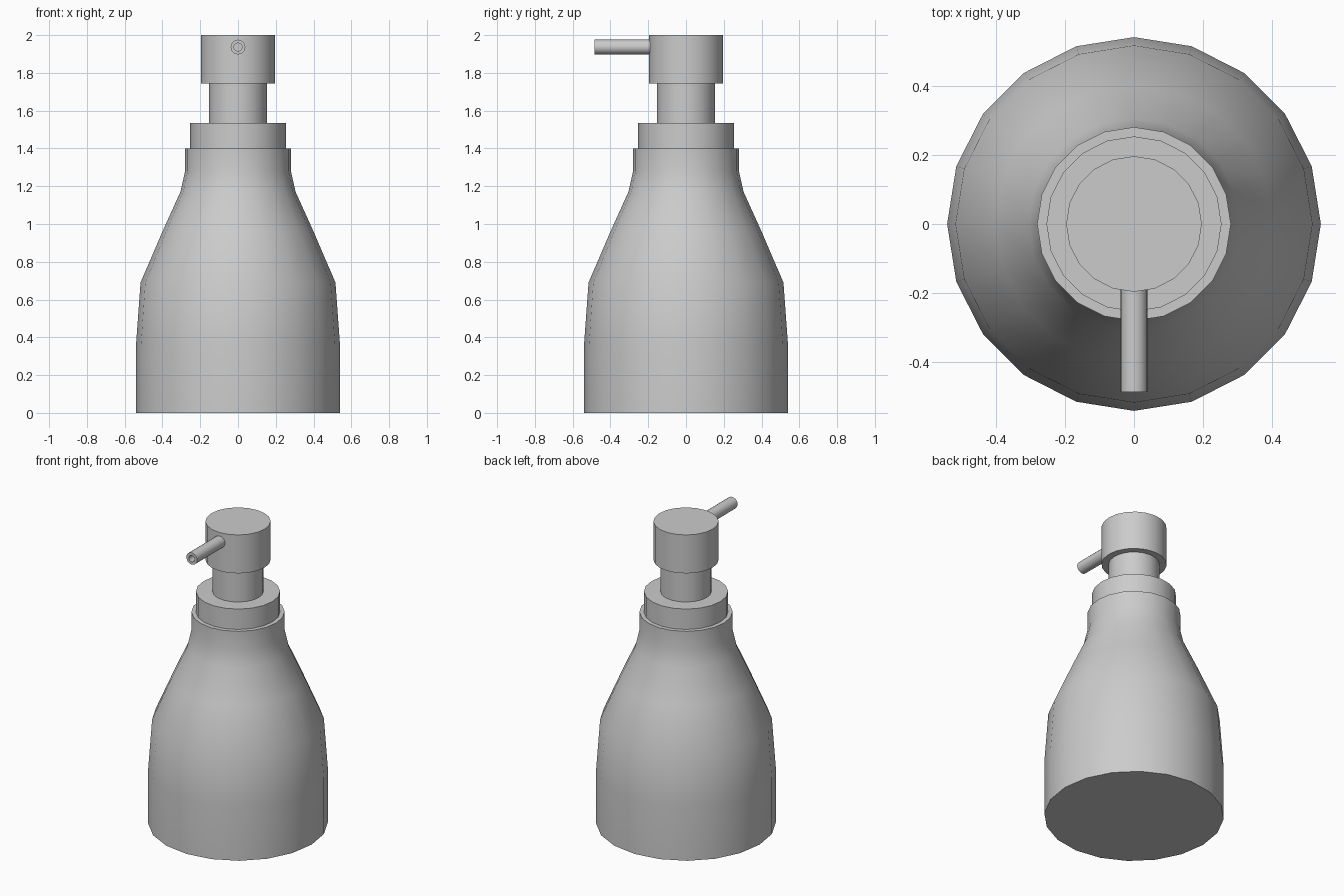
import bpy, bmesh, math
from mathutils import Matrix

if "Cube" in bpy.data.objects:
    bpy.data.objects.remove(bpy.data.objects["Cube"])


def lathe(name, profile, sides, matrix=None):
    """Revolve (radius, height) points around z; radius 0 closes to a pole."""
    bm = bmesh.new()
    verts = [bm.verts.new((r, 0, z)) for r, z in profile]
    edges = [bm.edges.new(pair) for pair in zip(verts, verts[1:])]
    bmesh.ops.spin(bm, geom=verts + edges, cent=(0, 0, 0), axis=(0, 0, 1),
                   angle=math.tau, steps=sides, use_merge=True)
    bmesh.ops.remove_doubles(bm, verts=bm.verts, dist=1e-5)
    if matrix:
        bm.transform(matrix)
    bmesh.ops.recalc_face_normals(bm, faces=bm.faces)
    mesh = bpy.data.meshes.new(name)
    bm.to_mesh(mesh)
    bm.free()
    obj = bpy.data.objects.new(name, mesh)
    bpy.context.collection.objects.link(obj)
    bpy.ops.object.select_all(action='DESELECT')
    obj.select_set(True)
    bpy.context.view_layer.objects.active = obj
    bpy.ops.object.shade_smooth_by_angle(angle=math.radians(35))
    return obj


# Bottle with tapered shoulder
lathe("bottle", [(0, 0), (0.54, 0), (0.54, 0.36), (0.516, 0.69), (0.40, 0.96),
                 (0.305, 1.17), (0.28, 1.28), (0.28, 1.40), (0, 1.40)], 20)

# Collar, pump stem and pump head
lathe("collar", [(0, 1.39), (0.253, 1.39), (0.253, 1.535), (0, 1.535)], 20)
lathe("pump_stem", [(0, 1.53), (0.153, 1.53), (0.153, 1.75), (0, 1.75)], 20)
lathe("pump_head", [(0, 1.745), (0.196, 1.745), (0.196, 2.0), (0, 2.0)], 20)

# Hollow spout pointing to the front
to_front = Matrix.Translation((0, 0, 1.937)) @ Matrix.Rotation(math.radians(90), 4, 'X')
lathe("spout", [(0, 0.17), (0.039, 0.17), (0.039, 0.485), (0.021, 0.485),
                (0.021, 0.42), (0, 0.42)], 20, to_front)
